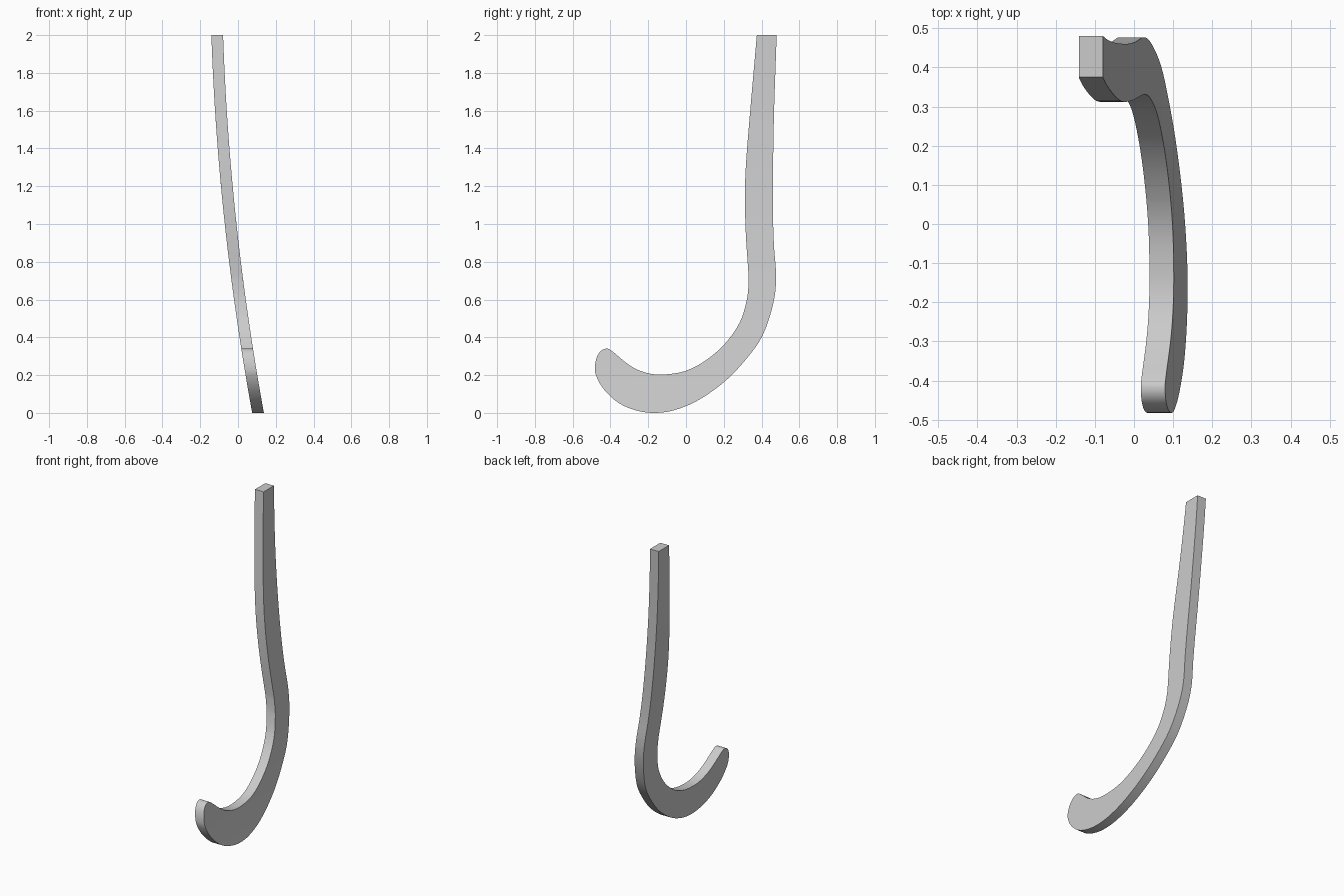
import bpy
import bmesh
import math
from mathutils import Vector

cube = bpy.data.objects.get("Cube")
if cube:
    bpy.data.objects.remove(cube, do_unlink=True)

THICKNESS = 0.062


def smooth_path(points, steps=5):
    """Catmull-Rom curve through the given (y, z) points."""
    p = [Vector(q) for q in points]
    p = [2 * p[0] - p[1]] + p + [2 * p[-1] - p[-2]]
    path = []
    for a, b, c, d in zip(p, p[1:], p[2:], p[3:]):
        for i in range(steps):
            t = i / steps
            path.append(0.5 * (2 * b + (c - a) * t + (2 * a - 5 * b + 4 * c - d) * t**2
                               + (3 * b - a - 3 * c + d) * t**3))
    return path + [p[-2]]


def sideways_bend(z):
    """Centre of the bar across x at a given height."""
    return 0.106 - 0.182 * z + 0.037 * z * z


# Side outline: down the back, around the hooked foot, up the inside
outline = smooth_path([
    (0.48, 2), (0.465, 1.55), (0.46, 1.13), (0.465, 0.9), (0.477, 0.72),
    (0.462, 0.58), (0.41, 0.42), (0.335, 0.305), (0.215, 0.175), (0.07, 0.07),
    (-0.06, 0.015), (-0.17, 0), (-0.27, 0.015), (-0.36, 0.055), (-0.435, 0.125),
    (-0.475, 0.195), (-0.482, 0.245), (-0.472, 0.295), (-0.45, 0.328),
    (-0.42, 0.34), (-0.39, 0.326), (-0.3, 0.253), (-0.22, 0.215),
    (-0.13, 0.203), (-0.01, 0.22), (0.1, 0.275), (0.205, 0.365),
    (0.285, 0.48), (0.322, 0.6), (0.331, 0.69), (0.329, 0.76),
    (0.317, 0.94), (0.312, 1.13), (0.317, 1.31), (0.34, 1.6), (0.375, 2)])

# Extrude the outline to a flat bar
bm = bmesh.new()
face = bm.faces.new([bm.verts.new((-THICKNESS / 2, p.x, p.y)) for p in outline])
extruded = bmesh.ops.extrude_face_region(bm, geom=[face])
for v in extruded["geom"]:
    if isinstance(v, bmesh.types.BMVert):
        v.co.x += THICKNESS
bmesh.ops.recalc_face_normals(bm, faces=bm.faces)

# Slice it at even heights, then bend it sideways
for i in range(1, 32):
    bmesh.ops.bisect_plane(bm, geom=bm.verts[:] + bm.edges[:] + bm.faces[:],
                           plane_co=(0, 0, i / 16 + 0.001), plane_no=(0, 0, 1))
for v in bm.verts:
    v.co.x += sideways_bend(v.co.z)

mesh = bpy.data.meshes.new("hooked_bar")
bm.to_mesh(mesh)
bm.free()
bar = bpy.data.objects.new("hooked_bar", mesh)
bpy.context.collection.objects.link(bar)

# Plain grey material
grey = bpy.data.materials.new("light_grey")
grey.use_nodes = True
grey.diffuse_color = (0.6, 0.6, 0.6, 1)
grey.node_tree.nodes["Principled BSDF"].inputs["Base Color"].default_value = (0.6, 0.6, 0.6, 1)
mesh.materials.append(grey)

# Smooth curved edges, crisp corners
bpy.ops.object.select_all(action="DESELECT")
bar.select_set(True)
bpy.context.view_layer.objects.active = bar
bpy.ops.object.shade_smooth_by_angle(angle=math.radians(35))
